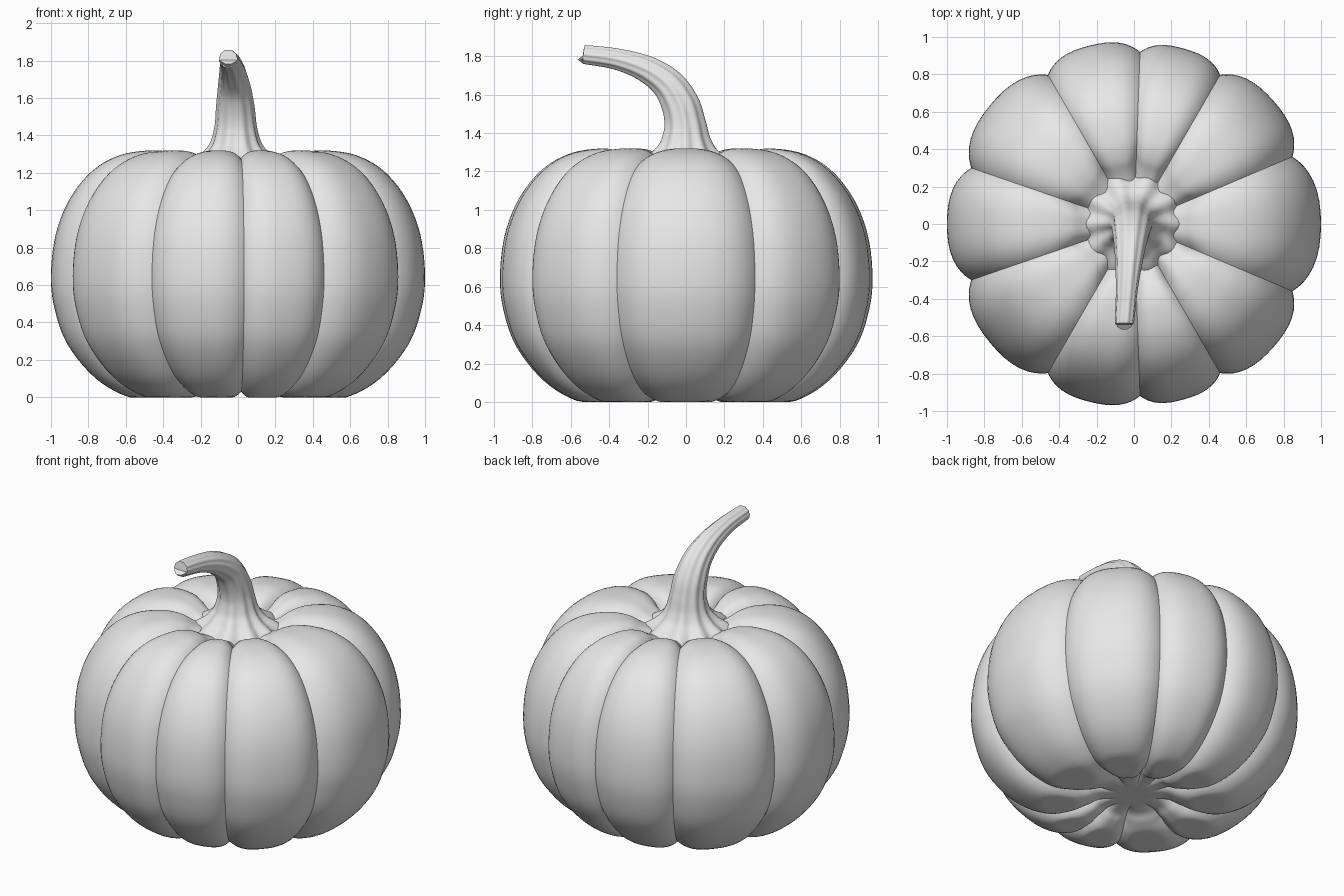
import bpy, bmesh, math
from mathutils import Vector

cube = bpy.data.objects.get("Cube")
if cube:
    bpy.data.objects.remove(cube, do_unlink=True)

grey = bpy.data.materials.new("plain grey")
grey.use_nodes = True
grey.diffuse_color = (0.8, 0.8, 0.8, 1)
grey.node_tree.nodes["Principled BSDF"].inputs["Base Color"].default_value = (0.8, 0.8, 0.8, 1)


def spline(points, steps):
    """Smooth curve through the points."""
    p = [Vector(q) for q in points]
    p = [2 * p[0] - p[1]] + p + [2 * p[-1] - p[-2]]
    out = []
    for a, b, c, d in zip(p, p[1:], p[2:], p[3:]):
        for i in range(steps):
            t = i / steps
            out.append(0.5 * (2 * b + (c - a) * t + (2 * a - 5 * b + 4 * c - d) * t ** 2
                              + (3 * b - a - 3 * c + d) * t ** 3))
    return out + [p[-2]]


def loft(name, rings, sharp):
    """Skin closed rings, capping both ends."""
    bm = bmesh.new()
    rows = [[bm.verts.new(v) for v in ring] for ring in rings]
    n = len(rows[0])
    for low, high in zip(rows, rows[1:]):
        for j in range(n):
            k = (j + 1) % n
            bm.faces.new((low[j], low[k], high[k], high[j]))
    bm.faces.new(rows[0][::-1])
    bm.faces.new(rows[-1])
    bmesh.ops.recalc_face_normals(bm, faces=bm.faces)
    mesh = bpy.data.meshes.new(name)
    bm.to_mesh(mesh)
    bm.free()
    mesh.materials.append(grey)
    obj = bpy.data.objects.new(name, mesh)
    bpy.context.collection.objects.link(obj)
    bpy.ops.object.select_all(action="DESELECT")
    obj.select_set(True)
    bpy.context.view_layer.objects.active = obj
    bpy.ops.object.shade_smooth_by_angle(angle=math.radians(sharp))


# Ribbed body: ridge outline (radius, height), pushed in towards each crease
outline = spline([(0.05, 0.06), (0.2, 0.055), (0.28, 0.02), (0.4, -0.01), (0.58, 0.0),
                  (0.76, 0.1), (0.91, 0.28), (0.98, 0.47), (1.0, 0.65), (0.975, 0.87),
                  (0.9, 1.06), (0.78, 1.21), (0.63, 1.295), (0.46, 1.32), (0.34, 1.305),
                  (0.25, 1.26), (0.15, 1.22), (0.05, 1.21)], 5)
creases = [-23, 23, 60, 88, 120, 161, 199, 240, 272, 300, 337]
peaks = [1.0, 0.995, 0.975, 0.983, 0.998, 1.0, 0.998, 0.98, 0.975, 0.995]

columns = []  # (angle, closeness to crease, lobe peak)
for start, end, peak in zip(creases, creases[1:], peaks):
    for i in range(20):
        t = math.sin((i / 10 - 1) * math.pi / 2)
        angle = math.radians((start + end) / 2 + t * (end - start) / 2)
        columns.append((angle, abs(t) ** 3.3, peak))

rings = []
for i, p in enumerate(outline):
    tangent = (outline[min(i + 1, len(outline) - 1)] - outline[max(i - 1, 0)]).normalized()
    normal = Vector((tangent.y, -tangent.x))
    fade = min(max((p.x - 0.12) / 0.18, 0), 1)
    depth = (0.042 + 0.038 * abs(normal.x)) * fade
    ring = []
    for angle, near, peak in columns:
        inset = depth * near + (1 - peak) * abs(normal.x) * (1 - near)
        q = p - normal * inset
        ring.append((q.x * math.cos(angle), q.x * math.sin(angle), max(q.y, 0)))
    rings.append(ring)
loft("pumpkin_body", rings, 40)

# Curved stem: (forward, height, radius) along its middle, with a fluted flared foot
path = spline([(0, 1.2, 0.29), (0, 1.255, 0.235), (0, 1.3, 0.175), (0, 1.36, 0.132),
               (-0.005, 1.45, 0.109), (-0.03, 1.55, 0.1), (-0.095, 1.655, 0.086),
               (-0.21, 1.735, 0.07), (-0.36, 1.785, 0.056), (-0.52, 1.808, 0.05),
               (-0.53, 1.809, 0.044)], 6)
rings = []
sides = 72
for i, p in enumerate(path):
    step = path[min(i + 1, len(path) - 1)] - path[max(i - 1, 0)]
    along = Vector((0, step.x, step.y)).normalized()
    side = Vector((1, 0, 0))
    up = along.cross(side)
    centre = Vector((-0.012 + 0.075 * p.x, p.x, p.y))
    flute = 0.035 + 0.06 * min(max((p.z - 0.1) / 0.12, 0), 1)
    ring = []
    for j in range(sides):
        a = 2 * math.pi * j / sides
        r = p.z * (1 + flute * math.cos(10 * a + 0.6 * math.sin(2 * a)))
        ring.append(centre + side * r * math.cos(a) + up * r * math.sin(a))
    rings.append(ring)
loft("stem", rings, 50)
